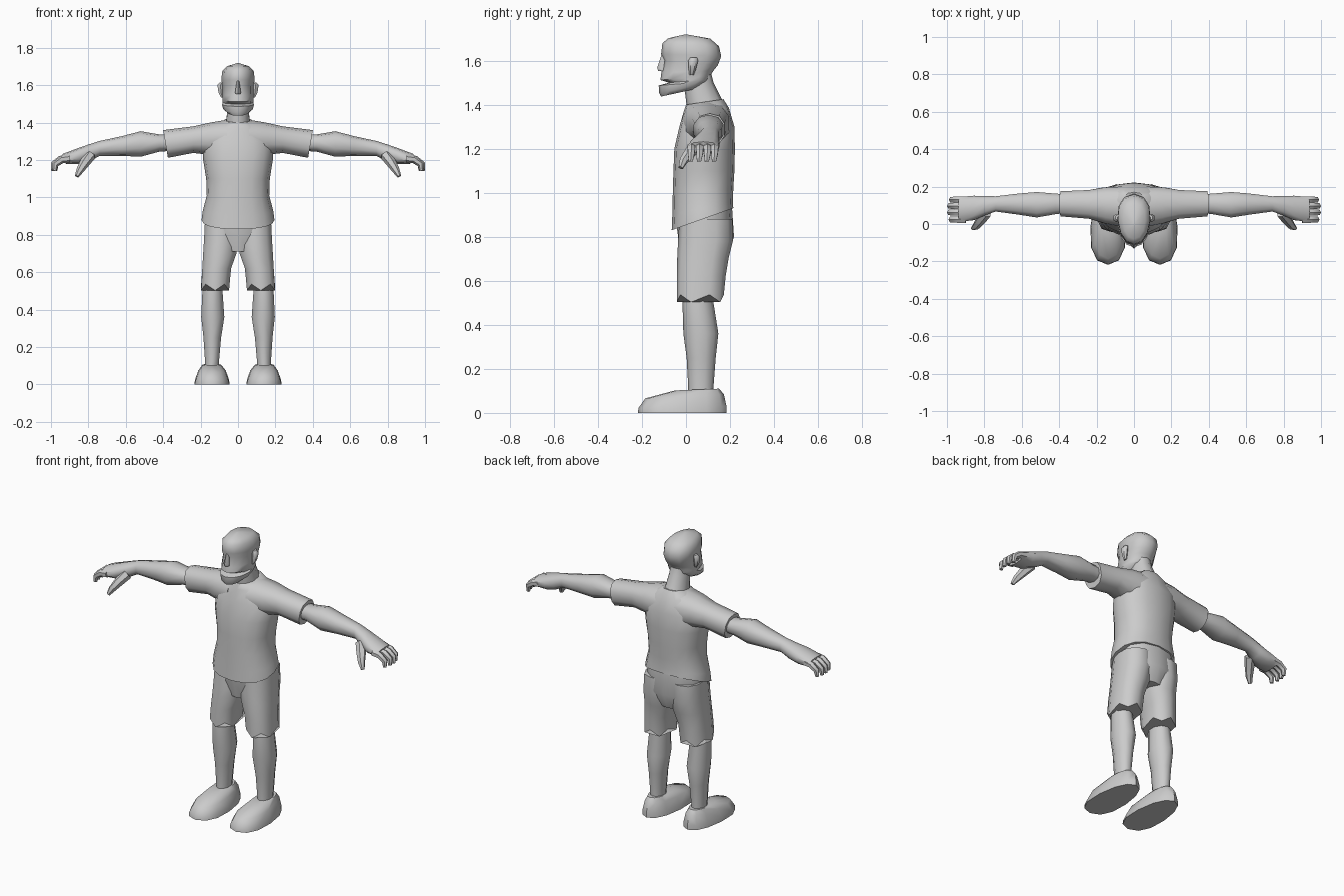
import bpy, bmesh, math
from mathutils import Vector

grey = bpy.data.materials.new("plain grey")
grey.diffuse_color = (0.6, 0.6, 0.6, 1)


def finish(name, bm, mirror):
    bmesh.ops.recalc_face_normals(bm, faces=bm.faces)
    me = bpy.data.meshes.new(name)
    bm.to_mesh(me)
    bm.free()
    me.materials.append(grey)
    ob = bpy.data.objects.new(name, me)
    bpy.context.collection.objects.link(ob)
    bpy.ops.object.select_all(action='DESELECT')
    ob.select_set(True)
    bpy.context.view_layer.objects.active = ob
    bpy.ops.object.shade_smooth_by_angle(angle=math.radians(50))
    if mirror:
        ob.modifiers.new("Mirror", 'MIRROR').use_mirror_merge = False
    return ob


def loft(name, rings, n=10, power=2.0, egg=0.0, jag=0.0, mirror=False):
    """Skin over rings given as (centre, u axis, v axis)."""
    bm = bmesh.new()
    loops = []
    for k, (c, u, v) in enumerate(rings):
        loop = []
        for i in range(n):
            a = 2 * math.pi * i / n + math.pi / 2
            ca, sa = (math.copysign(abs(t) ** (2 / power), t)
                      for t in (math.cos(a), math.sin(a)))
            p = Vector(c) + Vector(u) * ca * (1 - egg * sa) + Vector(v) * sa
            if k == len(rings) - 1:
                p.z += jag * (-1) ** i
            loop.append(bm.verts.new(p))
        loops.append(loop)
    for a, b in zip(loops, loops[1:]):
        for i in range(n):
            j = (i + 1) % n
            bm.faces.new((a[i], a[j], b[j], b[i]))
    bm.faces.new(loops[0])
    bm.faces.new(loops[-1])
    return finish(name, bm, mirror)


def level(x0, x1, yf, yb, zf, zb=None):
    """Horizontal ring, tilted when front and back heights differ."""
    zb = zf if zb is None else zb
    return (((x0 + x1) / 2, (yf + yb) / 2, (zf + zb) / 2),
            ((x1 - x0) / 2, 0, 0), (0, (yb - yf) / 2, (zb - zf) / 2))


def centred(w, *rest):
    return level(-w, w, *rest)


def upright(xb, xt, yf, yb, zb, zt):
    """Ring across an arm, from its bottom to its top edge."""
    return (((xb + xt) / 2, (yf + yb) / 2, (zb + zt) / 2),
            (0, (yb - yf) / 2, 0), ((xt - xb) / 2, 0, (zt - zb) / 2))


def finger(name, pts, radii, n=6):
    rings = []
    for i, p in enumerate(pts):
        d = Vector(pts[min(i + 1, len(pts) - 1)]) - Vector(pts[max(i - 1, 0)])
        u = Vector((0, 1, 0))
        u = (u - d * (u.dot(d) / d.length_squared)).normalized()
        rings.append((p, u * radii[i], d.cross(u).normalized() * radii[i]))
    return loft(name, rings, n, mirror=True)


# Head with open mouth, from chin to crown
loft("head", [centred(*r) for r in (
    (.060, -.113, .06, 1.437, 1.475),
    (.080, -.122, .08, 1.455, 1.49),
    (.085, -.124, .10, 1.487, 1.505),
    (.083, -.078, .105, 1.50, 1.515),
    (.083, -.116, .11, 1.512, 1.53),
    (.083, -.112, .125, 1.545, 1.555),
    (.083, -.100, .145, 1.60, 1.58),
    (.088, -.113, .16, 1.63, 1.62),
    (.086, -.107, .15, 1.68, 1.665),
    (.060, -.080, .11, 1.702, 1.70),
    (.006, -.01, .01, 1.718, 1.718))], n=12, power=2.2, egg=-.12)

# Nose and ears
loft("nose", [centred(*r) for r in (
    (.018, -.126, -.08, 1.553),
    (.017, -.131, -.08, 1.567),
    (.007, -.112, -.08, 1.625))], n=6)
loft("ear", [level(*r) for r in (
    (.075, .092, .015, .035, 1.535),
    (.075, .106, .012, .045, 1.56),
    (.075, .113, .010, .055, 1.60),
    (.075, .100, .020, .050, 1.615))], n=6, mirror=True)

# Neck
loft("neck", [centred(*r) for r in (
    (.068, .005, .175, 1.38, 1.40),
    (.058, -.005, .125, 1.46, 1.50),
    (.055, -.005, .115, 1.54, 1.54))], n=10)

# Shirt: body with a hem dipping at the front, and short sleeves
loft("shirt_body", [centred(*r) for r in (
    (.195, -.065, .215, .83, .93),
    (.188, -.062, .213, .90, .96),
    (.167, -.060, .215, 1.0, 1.02),
    (.170, -.057, .22, 1.1, 1.1),
    (.186, -.053, .222, 1.2, 1.2),
    (.190, -.030, .22, 1.3, 1.3),
    (.130, -.010, .195, 1.37, 1.385),
    (.072, .000, .17, 1.40, 1.425))], n=16, power=2.3)
loft("sleeve", [upright(*r) for r in (
    (.06, .06, -.02, .205, 1.20, 1.415),
    (.17, .15, .0, .20, 1.23, 1.40),
    (.24, .24, .025, .185, 1.238, 1.38),
    (.375, .40, .038, .178, 1.212, 1.36))], n=10, power=2.4, mirror=True)

# Arms down to the palms
loft("arm", [upright(*r) for r in (
    (.34, .34, .06, .16, 1.25, 1.335),
    (.42, .42, .05, .165, 1.245, 1.337),
    (.52, .52, .032, .174, 1.218, 1.354),
    (.62, .62, .048, .165, 1.222, 1.328),
    (.74, .74, .065, .150, 1.222, 1.302),
    (.79, .80, .045, .152, 1.195, 1.283),
    (.85, .86, .018, .154, 1.178, 1.262),
    (.92, .94, .010, .148, 1.178, 1.232))], n=10, power=2.3, mirror=True)

# Curled fingers and thumb
for i, (y, reach) in enumerate(((.024, -.008), (.062, 0), (.097, 0), (.130, -.01))):
    finger("finger_%d" % (i + 1),
           [(.90, y, 1.208), (.95 + reach, y, 1.203),
            (.985 + reach, y, 1.178), (.988 + reach, y - .003, 1.142)],
           (.021, .020, .017, .011))
finger("thumb", [(.79, .06, 1.225), (.82, .02, 1.185),
                 (.845, -.012, 1.145), (.862, -.024, 1.113)],
       (.03, .027, .020, .011))

# Shorts: seat and two legs with uneven hems
loft("shorts_seat", [centred(*r) for r in (
    (.17, -.045, .208, .87, .95),
    (.18, -.036, .218, .80, .80),
    (.10, -.020, .185, .71, .71))], n=12, power=2.4)
loft("shorts_leg", [level(*r) for r in (
    (0, .180, -.030, .210, .88),
    (0, .185, -.036, .213, .78),
    (.005, .190, -.040, .193, .70),
    (.034, .194, -.042, .180, .62),
    (.045, .200, -.042, .172, .52))],
    n=10, power=2.5, jag=.017, mirror=True)

# Bare lower legs
loft("lower_leg", [level(*r) for r in (
    (.075, .190, -.01, .140, .60),
    (.080, .193, -.016, .125, .50),
    (.070, .200, -.012, .147, .36),
    (.088, .187, .003, .135, .25),
    (.100, .178, .010, .125, .12),
    (.100, .178, .010, .125, .06))], n=10, mirror=True)

# Shoes, broad at the toe
loft("shoe", [level(*r) for r in (
    (.045, .233, -.218, .184, 0),
    (.048, .230, -.216, .184, .022, .03),
    (.066, .212, -.185, .172, .066, .085),
    (.090, .190, -.050, .150, .102, .110))],
    n=12, power=2.3, egg=.15, mirror=True)
